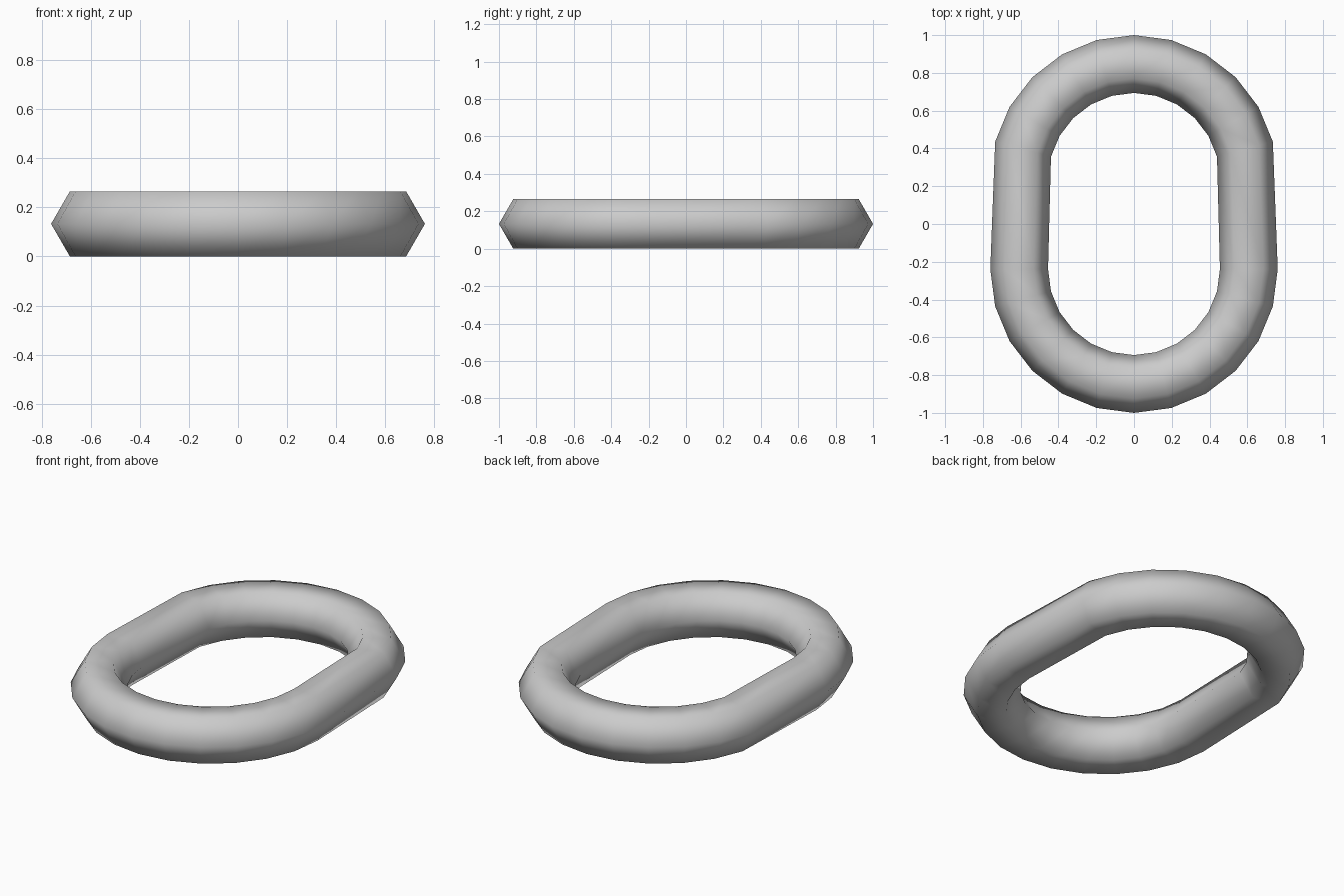
import bpy, math

if "Cube" in bpy.data.objects:
    bpy.data.objects.remove(bpy.data.objects["Cube"])

# Oval chain link: a hexagonal-section ring split and stretched lengthwise
MINOR = 0.153
MAJOR = 0.608
OFFSET = 1 - MAJOR - MINOR
bpy.ops.mesh.primitive_torus_add(
    major_segments=24, minor_segments=6,
    major_radius=MAJOR, minor_radius=MINOR,
    location=(0, 0, MINOR * math.sin(math.radians(60))))
link = bpy.context.object
link.name = "chain_link"

# Pull the rear rings back; the widest rings stay with the front half
for v in link.data.vertices:
    v.co.y += OFFSET if v.co.y > 0.01 else -OFFSET

bpy.ops.object.shade_smooth()
